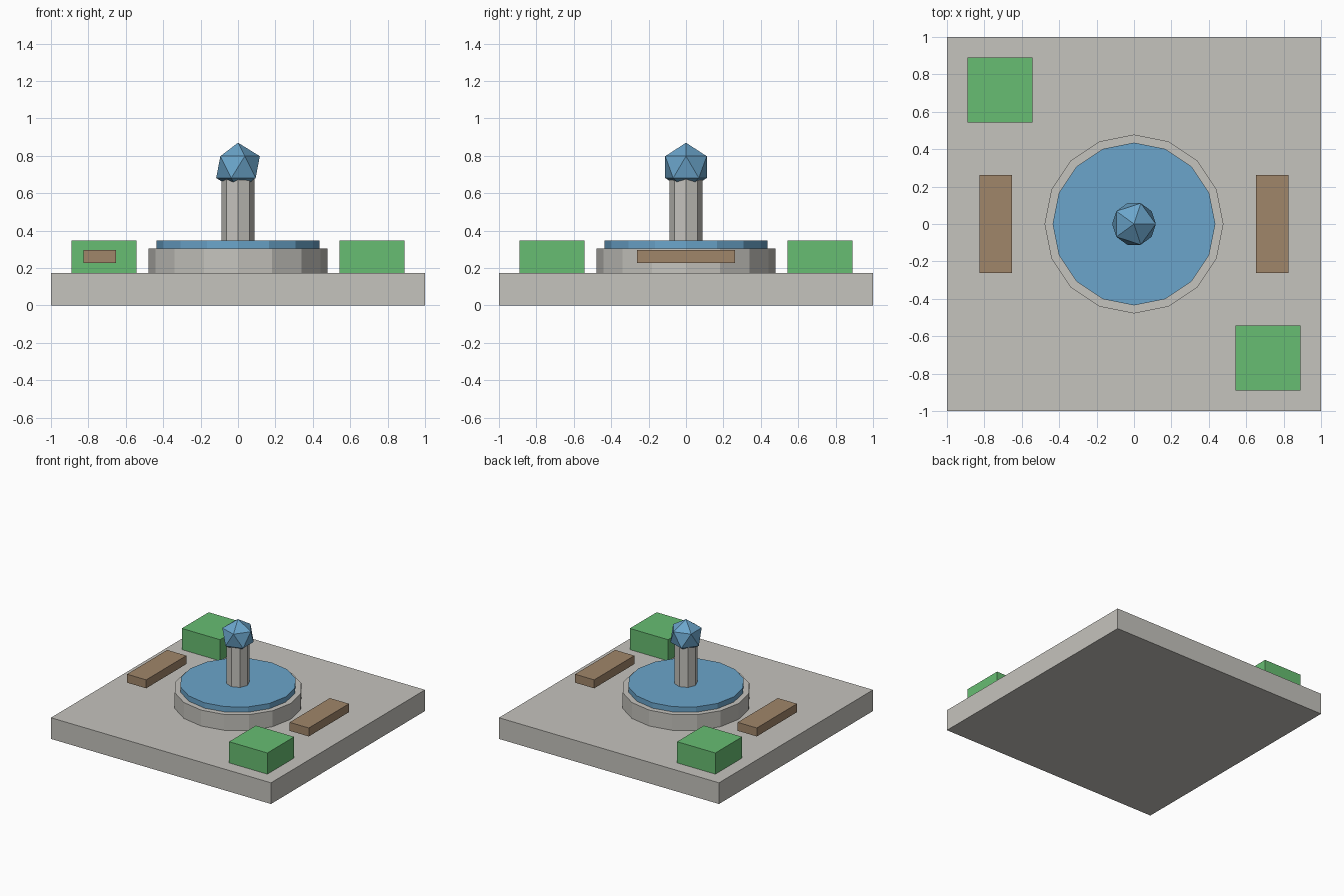
import bpy

cube = bpy.data.objects.get("Cube")
if cube:
    bpy.data.objects.remove(cube, do_unlink=True)

U = 2 / 11.5  # one building unit: the plaza is 11.5 units wide


def material(name, rgb):
    mat = bpy.data.materials.new(name)
    mat.use_nodes = True
    mat.diffuse_color = (*rgb, 1)
    for node in mat.node_tree.nodes:
        if node.type == "BSDF_PRINCIPLED":
            node.inputs["Base Color"].default_value = (*rgb, 1)
    return mat


stone = material("pale stone", (0.558, 0.546, 0.509))
water = material("water blue", (0.147, 0.376, 0.597))
leaf = material("hedge green", (0.136, 0.509, 0.168))
wood = material("bench brown", (0.352, 0.238, 0.144))


def finish(name, mat):
    obj = bpy.context.object
    obj.name = obj.data.name = name
    obj.data.materials.append(mat)
    return obj


def box(name, mat, x, y, bottom, size):
    bpy.ops.mesh.primitive_cube_add(size=1, location=(x * U, y * U, (bottom + size[2] / 2) * U))
    bpy.context.object.scale = [s * U for s in size]
    bpy.ops.object.transform_apply(location=False, rotation=False, scale=True)
    return finish(name, mat)


def drum(name, mat, sides, radius, bottom, top):
    bpy.ops.mesh.primitive_cylinder_add(vertices=sides, radius=radius * U, depth=(top - bottom) * U,
                                        location=(0, 0, (bottom + top) / 2 * U))
    return finish(name, mat)


# Paved base
box("plaza_base", stone, 0, 0, 0, (11.5, 11.5, 1))

# Fountain: basin, raised water disc, column and faceted spray
drum("fountain_basin", stone, 16, 2.75, 1, 1.75)
drum("basin_water", water, 16, 2.5, 1.5, 2)
drum("fountain_column", stone, 8, 0.5, 1.9, 4)
bpy.ops.mesh.primitive_ico_sphere_add(subdivisions=1, radius=0.75 * U, location=(0, 0, 4.25 * U))
finish("water_spray", water)

# Benches on both sides, hedges in opposite corners
for side, sign in (("left", 1), ("right", -1)):
    box(side + "_bench", wood, sign * 4.25, 0, 1.3, (1, 3, 0.4))
    box(side + "_hedge", leaf, sign * 4.12, -sign * 4.12, 1, (2, 2, 1))
